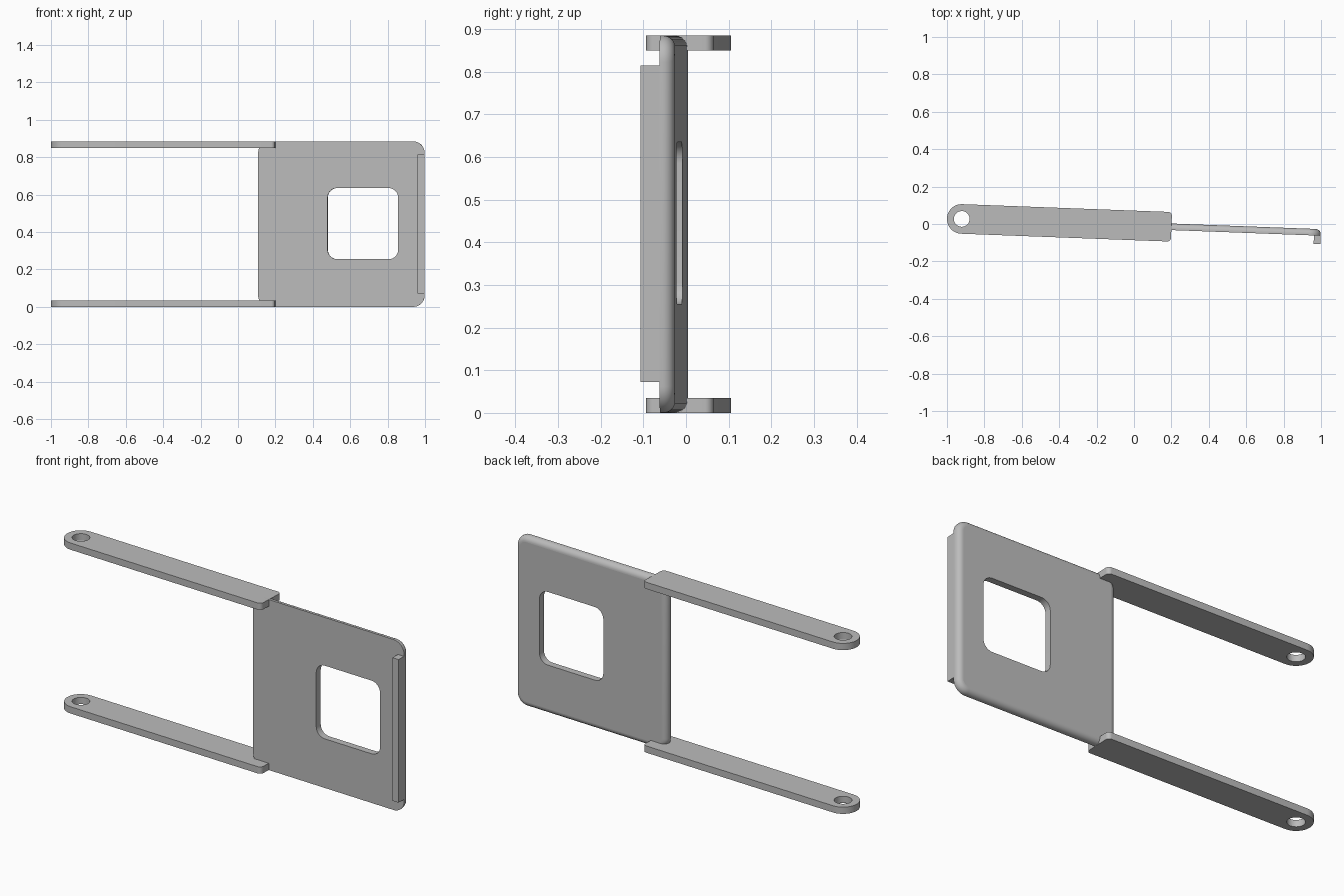
import bpy, bmesh, math
from mathutils import Matrix, Vector

if "Cube" in bpy.data.objects:
    bpy.data.objects.remove(bpy.data.objects["Cube"], do_unlink=True)

grey = bpy.data.materials.new("metal grey")
grey.use_nodes = True
COLOUR = (0.5, 0.5, 0.5, 1)
grey.diffuse_color = COLOUR
grey.node_tree.nodes["Principled BSDF"].inputs["Base Color"].default_value = COLOUR

HEIGHT = 0.885
THICK = 0.035
# Everything is laid out from the pivot hole along a slightly turned axis
PLACE = Matrix.Translation((-0.921, 0.027, 0)) @ Matrix.Rotation(math.radians(-2.15), 4, "Z")


def rounded_rect(a0, a1, b0, b1, r_left, r_right, steps=10):
    """Outline with separate corner radii at its two ends."""
    corners = [(a1 - r_right, b1 - r_right, r_right, 0), (a0 + r_left, b1 - r_left, r_left, 90),
               (a0 + r_left, b0 + r_left, r_left, 180), (a1 - r_right, b0 + r_right, r_right, 270)]
    return [(a + r * math.cos(math.radians(start + 90 * i / steps)),
             b + r * math.sin(math.radians(start + 90 * i / steps)))
            for a, b, r, start in corners for i in range(steps + 1)]


def circle(r, n=40):
    return [(r * math.cos(math.tau * i / n), r * math.sin(math.tau * i / n)) for i in range(n)]


def solid(name, stacks, upright=False):
    """Each stack is a list of (outline, level); first is outer wall, others are holes."""
    bm = bmesh.new()
    ends = ([], [])
    for stack in stacks:
        rings = []
        for outline, level in stack:
            rings.append([bm.verts.new((a, level, b) if upright else (a, b, level))
                          for a, b in outline])
        n = len(rings[0])
        for low, high in zip(rings, rings[1:]):
            for i in range(n):
                j = (i + 1) % n
                bm.faces.new((low[i], low[j], high[j], high[i]))
        for end, ring in zip(ends, (rings[0], rings[-1])):
            end += [bm.edges.get((ring[i], ring[(i + 1) % n])) for i in range(n)]
    # Flat caps around the holes
    walls = len(bm.faces)
    for end in ends:
        bmesh.ops.triangle_fill(bm, edges=end, use_beauty=True)
    bmesh.ops.recalc_face_normals(bm, faces=bm.faces[:])
    bm.transform(PLACE)
    mesh = bpy.data.meshes.new(name)
    bm.to_mesh(mesh)
    bm.free()
    obj = bpy.data.objects.new(name, mesh)
    bpy.context.collection.objects.link(obj)
    mesh.materials.append(grey)
    bpy.ops.object.select_all(action="DESELECT")
    obj.select_set(True)
    bpy.context.view_layer.objects.active = obj
    bpy.ops.object.shade_smooth_by_angle(angle=math.radians(30))
    for poly in mesh.polygons[walls:]:
        poly.use_smooth = False
    return obj


# Two arms with a rounded, drilled end
arm = rounded_rect(-0.079, 1.122, -0.079, 0.079, 0.0785, 0.02)
hole = circle(0.042)
for name, base in (("lower_arm", 0), ("upper_arm", HEIGHT - THICK)):
    levels = (base, base + THICK)
    solid(name, [[(arm, z) for z in levels], [(hole, z) for z in levels]])

# Upright plate with a window and a rounded back rim
FRONT, BACK, FILLET = -THICK / 2, THICK / 2, 0.028


def plate_outline(inset):
    r = 0.062 - inset
    return rounded_rect(1.03 + inset, 1.921 - inset, inset, HEIGHT - inset, r, r)


rim = [(plate_outline(0), FRONT)]
for i in range(9):
    t = math.radians(90 * i / 8)
    rim.append((plate_outline(FILLET * (1 - math.cos(t))), BACK - FILLET * (1 - math.sin(t))))
window = rounded_rect(1.402, 1.779, 0.255, 0.635, 0.05, 0.05)
solid("plate", [rim, [(window, FRONT), (window, BACK)]], upright=True)

# Lip standing forward along the plate's outer edge
lip = [(1.885, 0.072), (1.921, 0.072), (1.921, 0.815), (1.885, 0.815)]
solid("lip", [[(lip, -0.062), (lip, FRONT + 0.006)]], upright=True)
